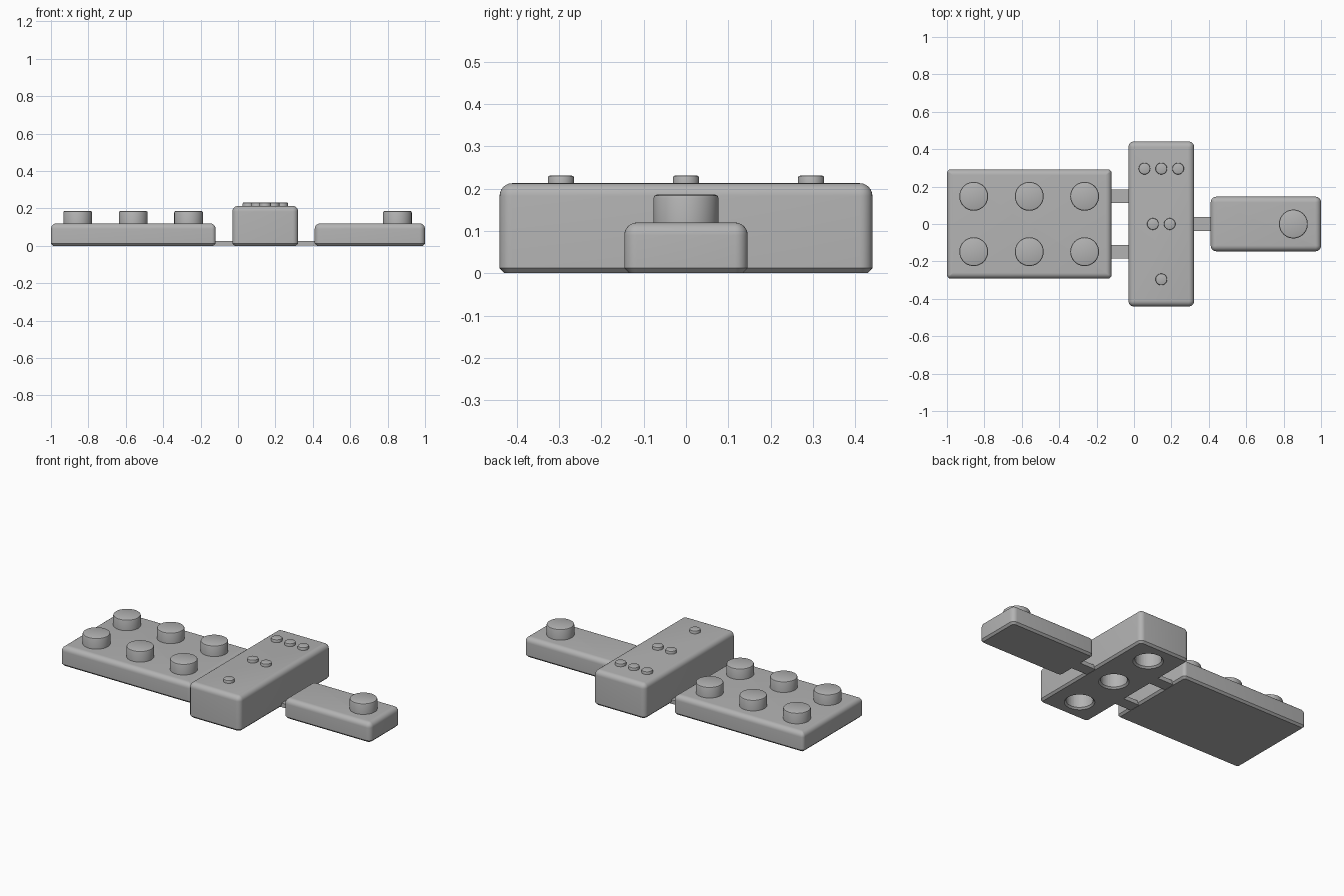
import bpy, math

if "Cube" in bpy.data.objects:
    bpy.data.objects.remove(bpy.data.objects["Cube"])

grey = bpy.data.materials.new("plain_grey")
grey.use_nodes = True
COLOUR = (0.45, 0.45, 0.45, 1)
grey.diffuse_color = COLOUR
grey.node_tree.nodes["Principled BSDF"].inputs["Base Color"].default_value = COLOUR


def loft(name, rings):
    """Closed solid skinned through equal-length rings, bottom to top."""
    n = len(rings[0])
    verts = [v for ring in rings for v in ring]
    faces = [tuple(reversed(range(n))), tuple(range(len(verts) - n, len(verts)))]
    for k in range(len(rings) - 1):
        for i in range(n):
            a, b = k * n + i, k * n + (i + 1) % n
            faces.append((a, b, b + n, a + n))
    mesh = bpy.data.meshes.new(name)
    mesh.from_pydata(verts, [], faces)
    mesh.materials.append(grey)
    obj = bpy.data.objects.new(name, mesh)
    bpy.context.collection.objects.link(obj)
    return obj


def smooth(obj):
    bpy.ops.object.select_all(action='DESELECT')
    obj.select_set(True)
    bpy.context.view_layer.objects.active = obj
    bpy.ops.object.shade_smooth_by_angle(angle=math.radians(35))


def edge_profile(height, fillet, chamfer, steps=6):
    """(inset, z) pairs: chamfered foot, straight wall, rounded top."""
    pairs = [(chamfer, 0), (0, chamfer)]
    for s in range(steps + 1):
        t = s / steps * math.pi / 2
        pairs.append((fillet * (1 - math.cos(t)), height - fillet * (1 - math.sin(t))))
    return pairs


def slab(name, x0, x1, half_y, height, corner, fillet=0.03):
    rings = []
    cx, hx = (x0 + x1) / 2, (x1 - x0) / 2
    for inset, z in edge_profile(height, fillet, 0.012):
        r = max(corner - inset, 0.003)
        ring = []
        for q, (sx, sy) in enumerate([(1, 1), (-1, 1), (-1, -1), (1, -1)]):
            for s in range(7):
                a = (q + s / 6) * math.pi / 2
                ring.append((cx + sx * (hx - inset - r) + r * math.cos(a),
                             sy * (half_y - inset - r) + r * math.sin(a), z))
        rings.append(ring)
    obj = loft(name, rings)
    smooth(obj)
    return obj


def turned(name, x, y, profile, sides=48):
    return loft(name, [[(x + r * math.cos(i * math.tau / sides),
                         y + r * math.sin(i * math.tau / sides), z)
                        for i in range(sides)] for r, z in profile])


def stud(name, x, y, r, z0, z1, edge):
    smooth(turned(name, x, y, [(r, z0), (r, z1 - edge), (r - 0.3 * edge, z1 - 0.3 * edge),
                               (r - edge, z1)]))


def bar(name, x0, x1, y, half=0.037, top=0.026):
    loft(name, [[(x0, y - half, z), (x1, y - half, z), (x1, y + half, z), (x0, y + half, z)]
                for z in (0.001, top)])


# Main slabs
slab("wide_plate", -1, -0.12, 0.292, 0.12, 0.02)
slab("narrow_plate", 0.41, 1, 0.146, 0.12, 0.03)
block = slab("cross_block", -0.03, 0.322, 0.441, 0.213, 0.03)

# Round sockets in the underside of the block
for y in (-0.297, 0, 0.297):
    cutter = turned("socket_cutter", 0.146, y,
                    [(0.095, -0.01), (0.075, 0.01), (0.075, 0.12)])
    cutter.hide_render = True
    cut = block.modifiers.new("socket", 'BOOLEAN')
    cut.operation, cut.solver, cut.object = 'DIFFERENCE', 'EXACT', cutter
    bpy.context.view_layer.objects.active = block
    bpy.ops.object.modifier_apply(modifier=cut.name)
    bpy.data.objects.remove(cutter)
smooth(block)

# Large studs on the plates
for x in (-0.857, -0.56, -0.264):
    for y in (-0.148, 0.148):
        stud("plate_stud", x, y, 0.077, 0.11, 0.186, 0.008)
stud("narrow_plate_stud", 0.852, 0, 0.077, 0.11, 0.186, 0.008)

# Small counting dots on the block: one, two, three
for count, y in ((1, -0.296), (2, 0), (3, 0.296)):
    for i in range(count):
        stud("counting_dot", 0.146 + (i - (count - 1) / 2) * 0.09, y, 0.031, 0.205, 0.231, 0.005)

# Flat connecting bars
for y in (-0.148, 0.148):
    bar("wide_plate_link", -0.14, -0.01, y)
bar("narrow_plate_link", 0.3, 0.43, 0)
